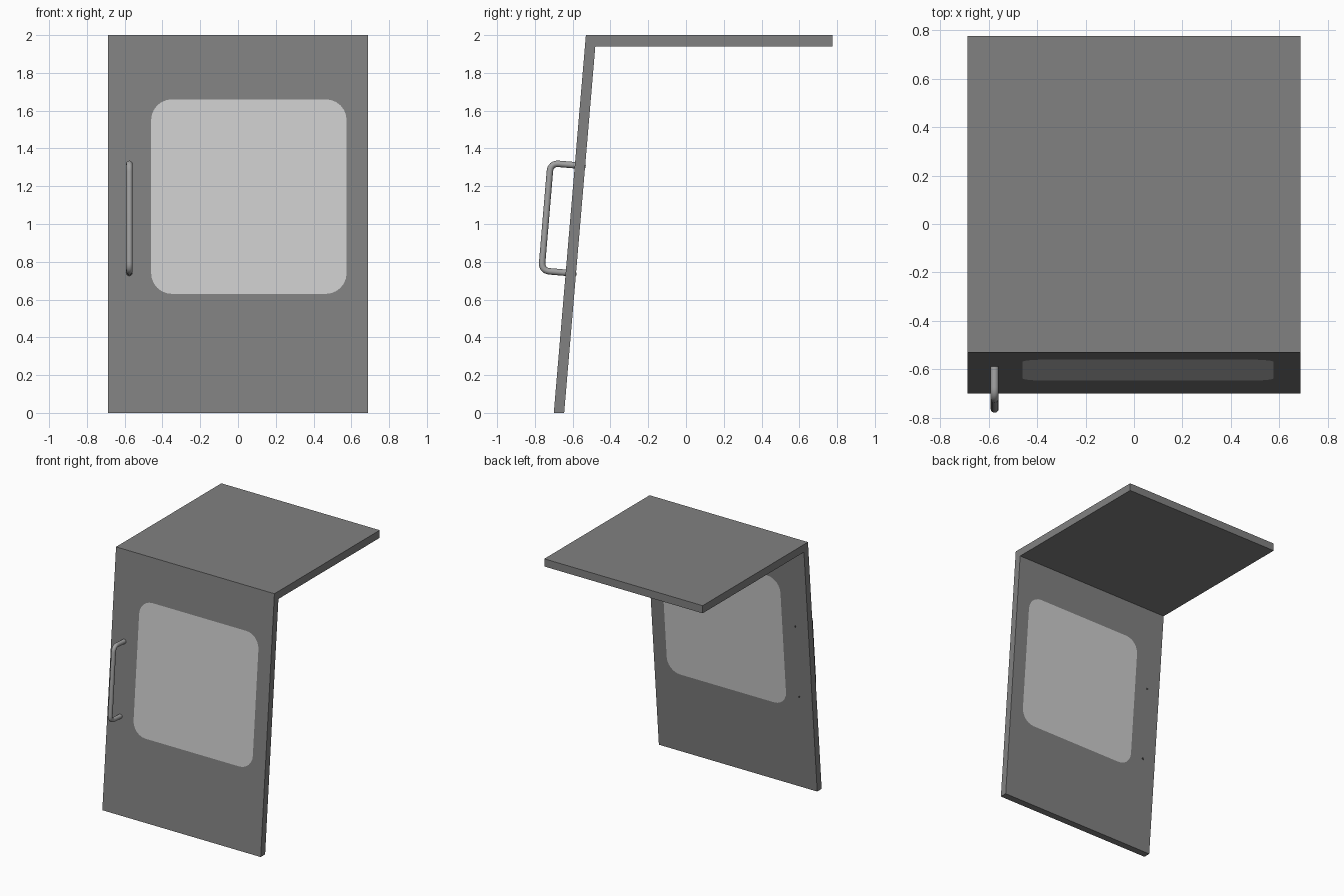
import bpy, bmesh, math
from mathutils import Vector

cube = bpy.data.objects.get("Cube")
if cube:
    bpy.data.objects.remove(cube)

HALF_W, ROOF_BACK, THICK = 0.687, 0.775, 0.055
LEAN = 0.085


def front_y(z):
    return -0.70 + LEAN * z


def material(name, value, alpha=1.0):
    m = bpy.data.materials.new(name)
    m.use_nodes = True
    color = (value, value, value, alpha)
    m.diffuse_color = color
    m.node_tree.nodes["Principled BSDF"].inputs["Base Color"].default_value = color
    return m


panel_grey = material("panel grey", 0.22)
glass_grey = material("pale glass", 0.61)
handle_grey = material("handle grey", 0.36)
screw_grey = material("dark screw", 0.06)


def loft(name, first, second, mat):
    """Solid between two matching outlines."""
    bm = bmesh.new()
    a = [bm.verts.new(p) for p in first]
    b = [bm.verts.new(p) for p in second]
    bm.faces.new(a)
    bm.faces.new(b[::-1])
    for i in range(len(a)):
        j = (i + 1) % len(a)
        bm.faces.new((a[i], b[i], b[j], a[j]))
    bmesh.ops.recalc_face_normals(bm, faces=bm.faces)
    mesh = bpy.data.meshes.new(name)
    bm.to_mesh(mesh)
    bm.free()
    mesh.materials.append(mat)
    obj = bpy.data.objects.new(name, mesh)
    bpy.context.collection.objects.link(obj)
    return obj


# Leaning door and roof, one bent profile
profile = [(front_y(0), 0), (front_y(0) + THICK, 0), (front_y(1.94) + THICK, 1.94),
           (ROOF_BACK, 1.94), (ROOF_BACK, 2), (front_y(2), 2)]
panel = loft("door_and_roof_panel", [(-HALF_W, y, z) for y, z in profile],
             [(HALF_W, y, z) for y, z in profile], panel_grey)

# Rounded window outline
left, right, low, high, radius = -0.46, 0.575, 0.63, 1.66, 0.11
outline = []
for cx, cz, start in ((right - radius, high - radius, 0), (left + radius, high - radius, 90),
                      (left + radius, low + radius, 180), (right - radius, low + radius, 270)):
    for step in range(7):
        t = math.radians(start + step * 15)
        outline.append((cx + radius * math.cos(t), cz + radius * math.sin(t)))


def window_solid(name, near, far, mat):
    return loft(name, [(x, front_y(z) + near, z) for x, z in outline],
                [(x, front_y(z) + far, z) for x, z in outline], mat)


# Opening cut through the door, then flush glass
cutter = window_solid("window_cutter", -0.1, 0.15, panel_grey)
cut = panel.modifiers.new("window opening", "BOOLEAN")
cut.operation = "DIFFERENCE"
cut.solver = "EXACT"
cut.object = cutter
bpy.context.view_layer.objects.active = panel
bpy.ops.object.modifier_apply(modifier=cut.name)
bpy.data.objects.remove(cutter)
window_solid("window_glass", 0, THICK, glass_grey)

# Bent tube handle with rounded corners
HANDLE_X, BEND = -0.575, 0.045
corners = [Vector((HANDLE_X, y, z)) for y, z in
           ((-0.575, 1.31), (-0.717, 1.322), (-0.765, 0.753), (-0.625, 0.741))]
path = [corners[0]]
for before, corner, after in zip(corners, corners[1:], corners[2:]):
    p = corner + (before - corner).normalized() * BEND
    q = corner + (after - corner).normalized() * BEND
    for i in range(9):
        t = i / 8
        path.append(p * (1 - t) ** 2 + corner * 2 * t * (1 - t) + q * t ** 2)
path.append(corners[-1])
curve = bpy.data.curves.new("handle", "CURVE")
curve.dimensions = "3D"
curve.bevel_depth = 0.017
curve.bevel_resolution = 4
curve.use_fill_caps = True
spline = curve.splines.new("POLY")
spline.points.add(len(path) - 1)
for point, co in zip(spline.points, path):
    point.co = (*co, 1)
curve.materials.append(handle_grey)
handle = bpy.data.objects.new("handle", curve)
bpy.context.collection.objects.link(handle)
bpy.ops.object.select_all(action="DESELECT")
handle.select_set(True)
bpy.context.view_layer.objects.active = handle
bpy.ops.object.convert(target="MESH")
bpy.ops.object.shade_smooth_by_angle(angle=math.radians(40))

# Screw ends on the inner side of the door
for label, z in (("upper", 1.305), ("lower", 0.736)):
    bpy.ops.mesh.primitive_cylinder_add(
        vertices=12, radius=0.008, depth=0.006,
        location=(HANDLE_X, front_y(z) + THICK, z),
        rotation=(math.pi / 2 - math.atan(LEAN), 0, 0))
    screw = bpy.context.object
    screw.name = label + "_handle_screw"
    screw.data.materials.append(screw_grey)
